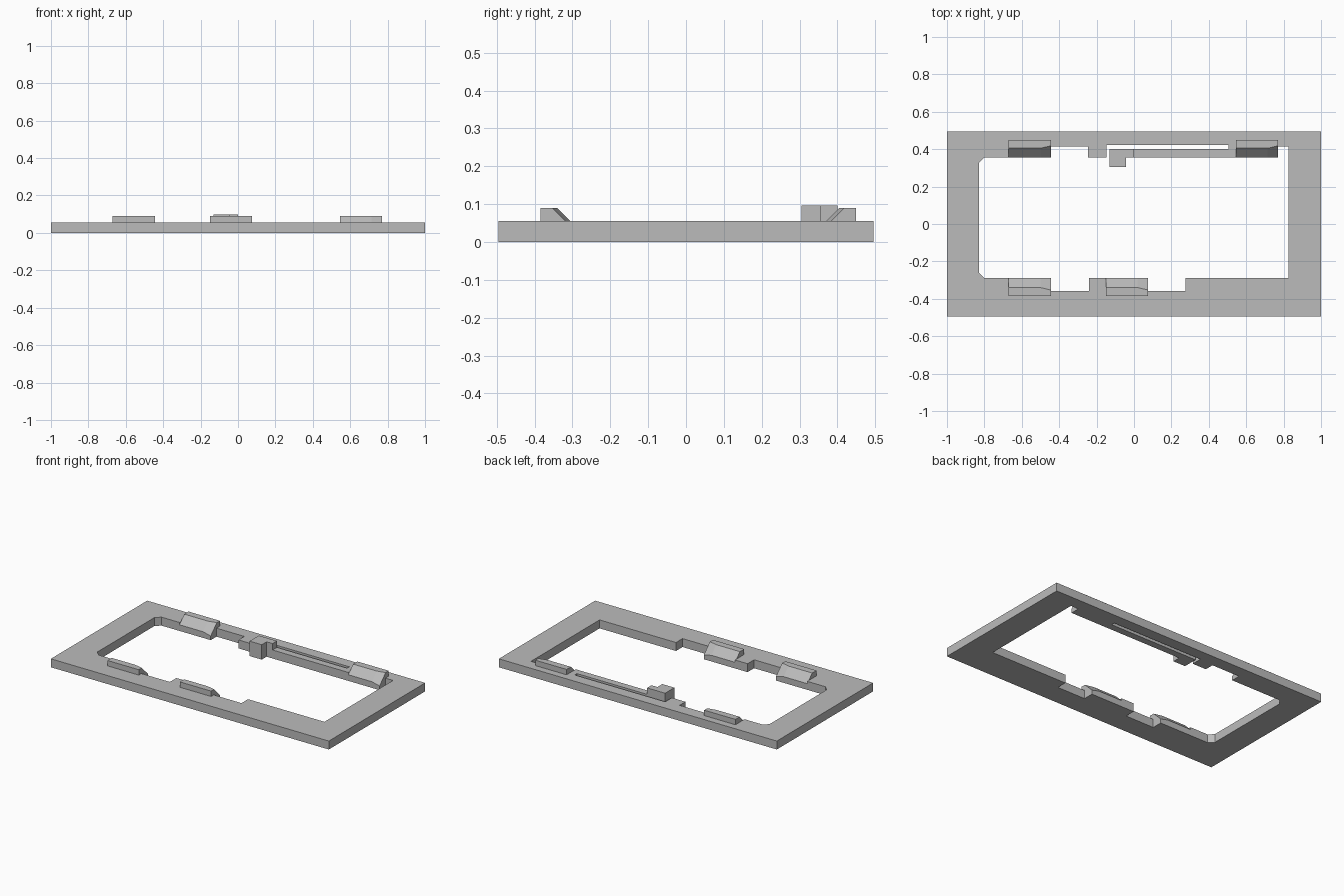
import bpy
import bmesh

cube = bpy.data.objects.get("Cube")
if cube:
    bpy.data.objects.remove(cube, do_unlink=True)

grey = bpy.data.materials.new("plain grey")
grey.use_nodes = True
colour = (0.5, 0.5, 0.5, 1)
grey.diffuse_color = colour
grey.node_tree.nodes["Principled BSDF"].inputs["Base Color"].default_value = colour

THICK = 0.055      # frame thickness
HOOK_TOP = 0.09
FRONT, BACK = -0.29, 0.355            # inner edges of the long rails
FRONT_CUT, BACK_CUT = -0.357, 0.415   # recessed edges of the long rails


def finish(bm, name):
    bmesh.ops.recalc_face_normals(bm, faces=bm.faces)
    mesh = bpy.data.meshes.new(name)
    bm.to_mesh(mesh)
    bm.free()
    mesh.materials.append(grey)
    obj = bpy.data.objects.new(name, mesh)
    bpy.context.collection.objects.link(obj)
    return obj


def plate(name, loops, height):
    """Extrude an outline, with optional holes, up from the ground."""
    bm = bmesh.new()
    for loop in loops:
        verts = [bm.verts.new((x, y, 0)) for x, y in loop]
        for a, b in zip(verts, verts[1:] + verts[:1]):
            bm.edges.new((a, b))
    bmesh.ops.triangle_fill(bm, edges=bm.edges[:], use_beauty=True)
    top = bmesh.ops.extrude_face_region(bm, geom=bm.faces[:])["geom"]
    moved = [g for g in top if isinstance(g, bmesh.types.BMVert)]
    bmesh.ops.translate(bm, verts=moved, vec=(0, 0, height))
    bmesh.ops.dissolve_limit(bm, angle_limit=0.01, verts=bm.verts[:], edges=bm.edges[:])
    return finish(bm, name)


def hook(name, x0, x1, inner, cut):
    """Snap hook with a 45 degree lead-in whose left end is set back."""
    side = 1 if cut > inner else -1
    wall = abs(cut - inner)
    bm = bmesh.new()
    rings = []
    for x, ridge in ((x0, 0.05), (x1 - 0.055, 0.05), (x1, 0.063)):
        profile = [(0, 0), (0, HOOK_TOP - ridge), (ridge, HOOK_TOP),
                   (0.094, HOOK_TOP), (0.094, THICK), (wall, THICK), (wall, 0)]
        rings.append([bm.verts.new((x, inner + side * d, z)) for d, z in profile])
    for a, b in zip(rings, rings[1:]):
        for i in range(len(a)):
            j = (i + 1) % len(a)
            bm.faces.new((a[i], a[j], b[j], b[i]))
    bm.faces.new(rings[0])
    bm.faces.new(rings[-1])
    return finish(bm, name)


# Frame: opening with hook recesses, front notches and the spring arm slot
outer = [(-1, -0.495), (1, -0.495), (1, 0.495), (-1, 0.495)]
opening = [
    (-0.83, -0.26), (-0.80, FRONT), (-0.67, FRONT), (-0.67, FRONT_CUT),
    (-0.24, FRONT_CUT), (-0.24, FRONT), (-0.15, FRONT), (-0.15, FRONT_CUT),
    (0.275, FRONT_CUT), (0.275, FRONT), (0.825, FRONT),
    (0.825, BACK_CUT), (0.545, BACK_CUT), (0.545, BACK),
    (-0.13, BACK), (-0.13, 0.40), (0.505, 0.40), (0.505, 0.423),
    (-0.147, 0.423), (-0.147, BACK), (-0.245, BACK), (-0.245, BACK_CUT),
    (-0.67, BACK_CUT), (-0.67, BACK), (-0.80, BACK), (-0.83, 0.325),
]
plate("frame", [outer, opening], THICK)

# Release tab at the free end of the spring arm
tab = [(-0.13, 0.305), (-0.043, 0.305), (-0.043, 0.35),
       (0, BACK), (0, 0.40), (-0.13, 0.40)]
tab[3:4] = [(-0.043, BACK), (0, BACK)]
plate("release_tab", [tab], 0.097)

# Hooks along both long rails
hook("front_right_hook", -0.67, -0.445, FRONT, FRONT_CUT)
hook("front_middle_hook", -0.15, 0.075, FRONT, FRONT_CUT)
hook("back_right_hook", -0.67, -0.445, BACK, BACK_CUT)
hook("back_left_hook", 0.545, 0.77, BACK, BACK_CUT)
